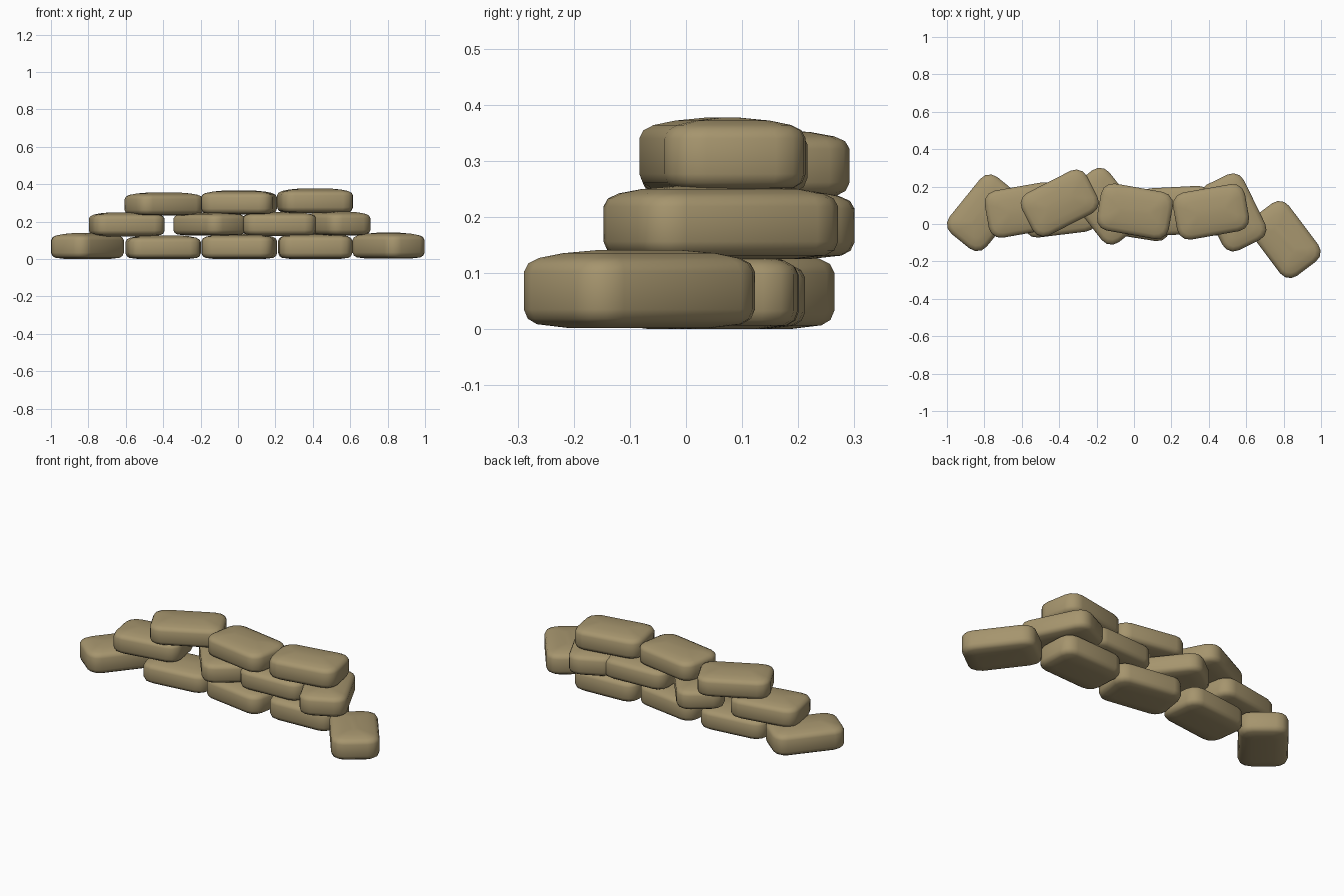
import bpy, bmesh, math

if "Cube" in bpy.data.objects:
    bpy.data.objects.remove(bpy.data.objects["Cube"])

cloth = bpy.data.materials.new("sand_cloth")
cloth.diffuse_color = (0.38, 0.30, 0.155, 1)
cloth.use_nodes = True
cloth.node_tree.nodes["Principled BSDF"].inputs["Base Color"].default_value = cloth.diffuse_color

L, W, R = 0.39, 0.255, 0.065   # bag length, width, corner radius

# side profile of a stuffed bag: (height fraction, inset from outline)
PROFILE = [(0.0, 0.07), (0.05, 0.02), (0.12, 0.006), (0.24, 0.0), (0.72, 0.0),
           (0.83, 0.007), (0.90, 0.024), (0.96, 0.06), (1.0, 0.108)]


def outline(inset, segs=3):
    """Rounded rectangle, shrunk by inset."""
    hx, hy = L / 2 - inset, W / 2 - inset
    r = min(max(R - inset * 0.6, 0.015), hy)
    pts = []
    for q, (sx, sy) in enumerate([(1, 1), (-1, 1), (-1, -1), (1, -1)]):
        for i in range(segs + 1):
            a = math.pi / 2 * (q + i / segs)
            pts.append((sx * (hx - r) + r * math.cos(a), sy * (hy - r) + r * math.sin(a)))
    return pts


def sandbag(name, x, y, z0, z1, deg):
    bm = bmesh.new()
    rings = []
    for f, inset in PROFILE:
        rings.append([bm.verts.new((px, py, (z1 - z0) * f)) for px, py in outline(inset)])
    for a, b in zip(rings, rings[1:]):
        n = len(a)
        for i in range(n):
            j = (i + 1) % n
            bm.faces.new((a[i], a[j], b[j], b[i]))
    bm.faces.new(rings[0][::-1])
    bm.faces.new(rings[-1])
    for f in bm.faces:
        f.smooth = True
    me = bpy.data.meshes.new(name)
    bm.to_mesh(me)
    bm.free()
    me.materials.append(cloth)
    ob = bpy.data.objects.new(name, me)
    ob.location = (x, y, z0)
    ob.rotation_euler.z = math.radians(deg)
    bpy.context.collection.objects.link(ob)


# rows of bags: x, y, bottom, top, turn in degrees
ROWS = {
    "bottom_bag": [(-0.805, 0.06, 0.0, 0.14, 51), (-0.40, 0.07, 0.0, 0.127, 7),
                   (0.007, 0.055, 0.0, 0.133, -9), (0.413, 0.065, 0.0, 0.136, 3),
                   (0.805, -0.083, 0.002, 0.141, -53)],
    "middle_bag": [(-0.595, 0.075, 0.122, 0.25, 10), (-0.152, 0.095, 0.125, 0.25, -52),
                   (0.22, 0.07, 0.124, 0.252, 3), (0.53, 0.062, 0.125, 0.255, -64)],
    "top_bag": [(-0.397, 0.112, 0.232, 0.356, 27), (0.005, 0.068, 0.238, 0.366, -10),
                (0.412, 0.065, 0.245, 0.377, 10)],
}
for row, bags in ROWS.items():
    for i, b in enumerate(bags):
        sandbag(f"{row}_{i + 1}", *b)
